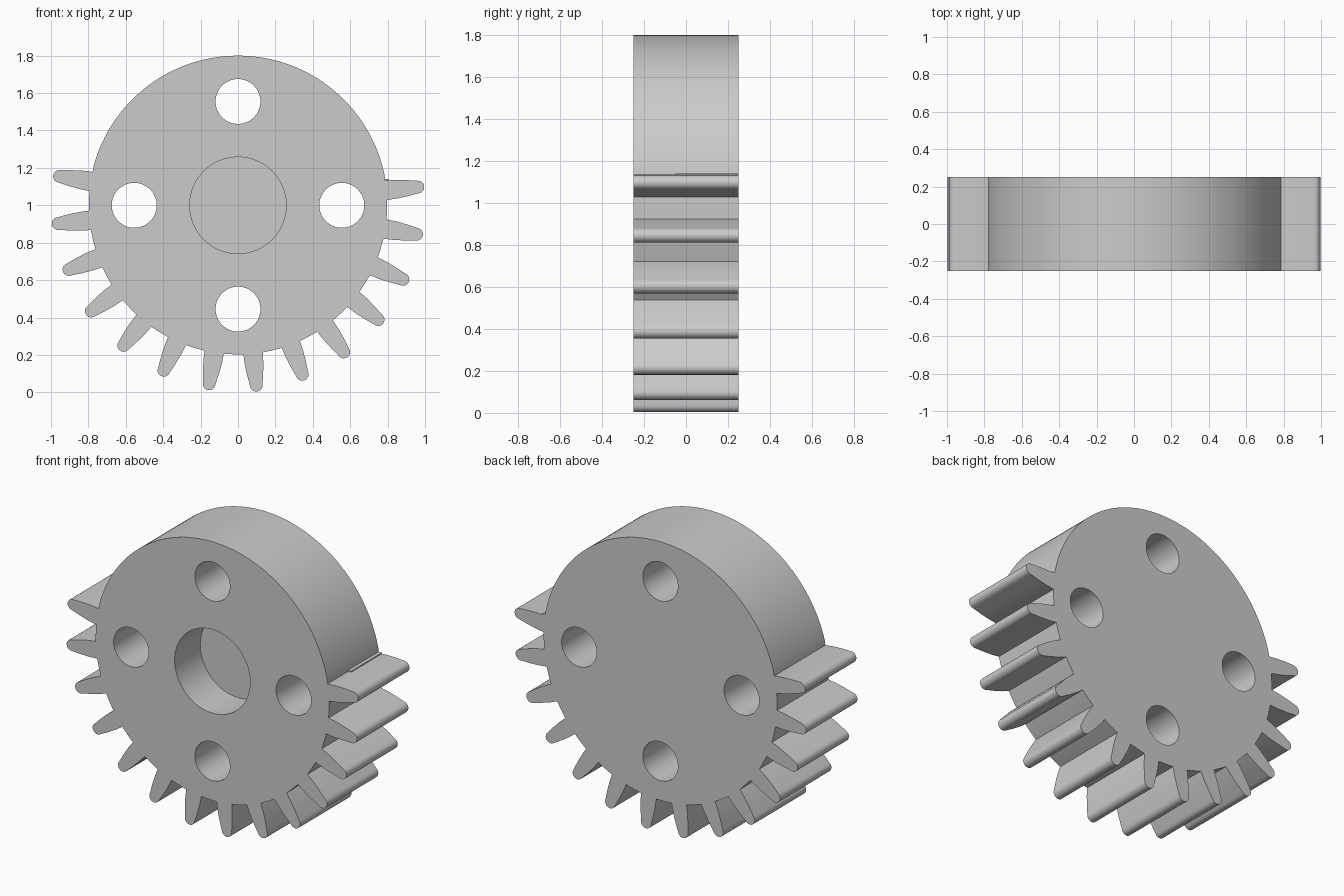
import bpy, bmesh
from math import sin, cos, pi, radians
from mathutils import Vector, Matrix

cube = bpy.data.objects.get("Cube")
if cube:
    bpy.data.objects.remove(cube, do_unlink=True)

GREY = (0.6, 0.6, 0.6, 1)
grey = bpy.data.materials.new("light grey")
grey.use_nodes = True
grey.diffuse_color = GREY
grey.node_tree.nodes["Principled BSDF"].inputs["Base Color"].default_value = GREY

HALF = 0.25          # half thickness
R = 0.8              # disc radius
ROOT = 0.797         # radius between teeth
TEETH = 14
STEP = 15            # degrees between teeth
FIRST = -189.2       # angle of the first tooth, degrees


def extrude_profile(name, points, y0, y1):
    """Closed (x, z) outline turned into a solid between y0 and y1."""
    bm = bmesh.new()
    face = bm.faces.new([bm.verts.new((x, y0, z)) for x, z in points])
    new = bmesh.ops.extrude_face_region(bm, geom=[face])["geom"]
    verts = [v for v in new if isinstance(v, bmesh.types.BMVert)]
    bmesh.ops.translate(bm, verts=verts, vec=(0, y1 - y0, 0))
    bmesh.ops.recalc_face_normals(bm, faces=bm.faces)
    mesh = bpy.data.meshes.new(name)
    bm.to_mesh(mesh)
    bm.free()
    mesh.materials.append(grey)
    obj = bpy.data.objects.new(name, mesh)
    bpy.context.collection.objects.link(obj)
    return obj


def circle(cx, cz, r, n=64):
    return [(cx + r * cos(2 * pi * i / n), cz + r * sin(2 * pi * i / n)) for i in range(n)]


def polar(r, deg):
    return (r * cos(radians(deg)), 1 + r * sin(radians(deg)))


def tooth(deg):
    """Tapered tooth with bulging flanks and a rounded tip."""
    flank = [(0.796, -0.052), (0.85, -0.05), (0.91, -0.043), (0.965, -0.034)]
    cap = [(0.967 + 0.034 * cos(a), 0.034 * sin(a))
           for a in [-pi / 2 + pi * i / 10 for i in range(1, 10)]]
    local = flank + cap + [(r, -w) for r, w in reversed(flank)]
    c, s = cos(radians(deg)), sin(radians(deg))
    return [(r * c - w * s, 1 + r * s + w * c) for r, w in local]


# Toothed outline, closed over the top by a plain arc
outline = []
for i in range(TEETH):
    a = FIRST + STEP * i
    outline += tooth(a)
    if i < TEETH - 1:
        outline += [polar(ROOT, a + d) for d in (5.5, 7.5, 9.5)]
start = FIRST + STEP * (TEETH - 1) + 4
end = FIRST + 360 - 4
outline += [polar(R, start + (end - start) * i / 80) for i in range(1, 80)]
gear = extrude_profile("sector_gear", outline, -HALF, HALF)

# Blind centre bore and four through holes
cutters = [extrude_profile("bore_cutter", circle(0, 1, 0.258, 96), -0.4, 0)]
for k in range(4):
    x, z = polar(0.555, 90 * k)
    cutters.append(extrude_profile("hole_cutter", circle(x, z, 0.12), -0.4, 0.4))

bpy.context.view_layer.objects.active = gear
for cutter in cutters:
    mod = gear.modifiers.new("cut", "BOOLEAN")
    mod.operation = "DIFFERENCE"
    mod.solver = "EXACT"
    mod.object = cutter
    bpy.ops.object.modifier_apply(modifier=mod.name)
    bpy.data.objects.remove(cutter, do_unlink=True)

# Small ridge beside the last tooth
ridge = extrude_profile("stop_ridge", [(0.77, 1.11), (0.808, 1.11), (0.808, 1.14), (0.77, 1.14)],
                        -0.05, HALF)

# Smooth curved walls, sharp rims
bpy.ops.object.select_all(action="DESELECT")
gear.select_set(True)
bpy.ops.object.shade_smooth_by_angle(angle=radians(25))
